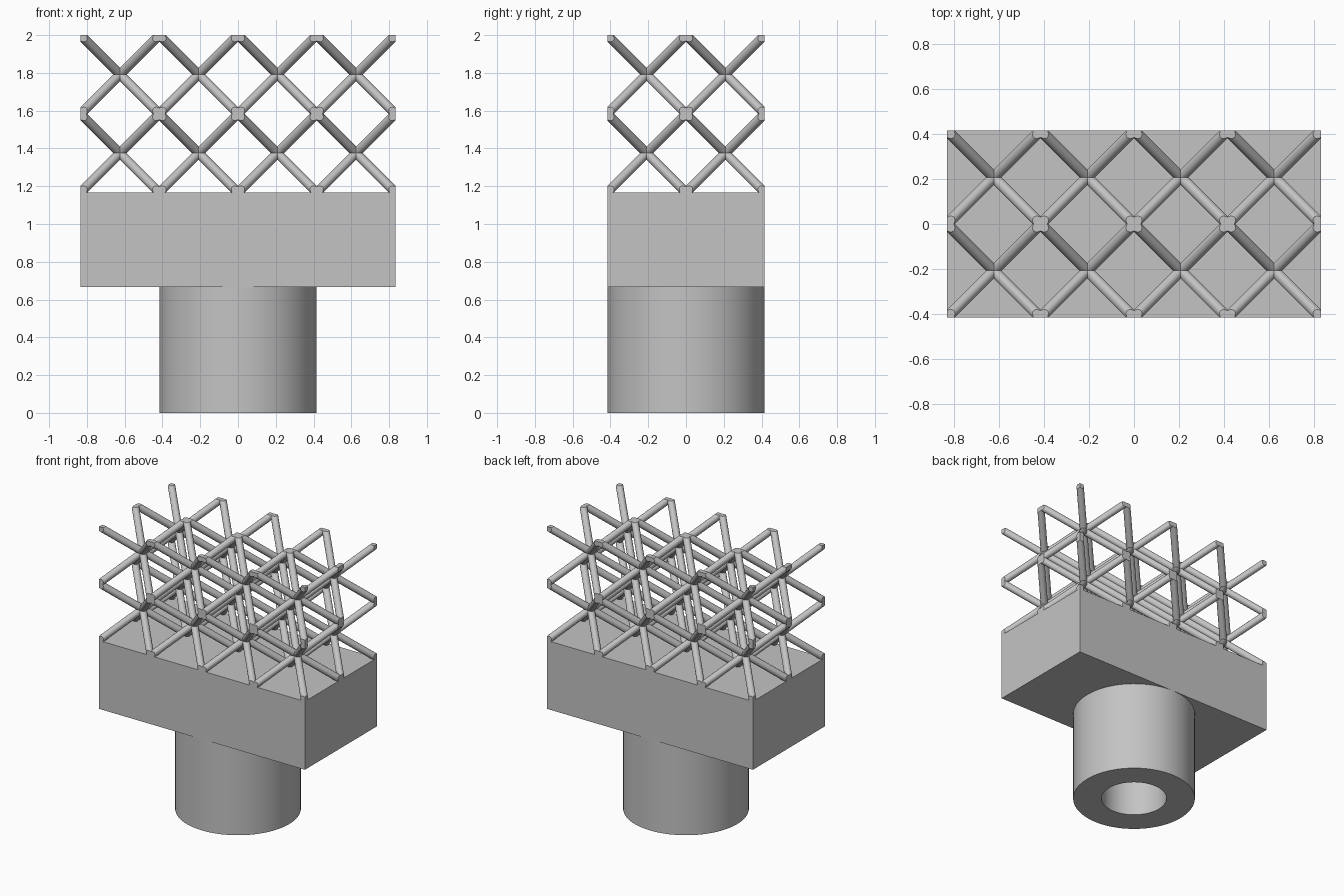
import bpy, bmesh
from itertools import product
from mathutils import Vector

if "Cube" in bpy.data.objects:
    bpy.data.objects.remove(bpy.data.objects["Cube"], do_unlink=True)

UNIT = 1 / 12
CELL = 5 * UNIT                     # lattice cell edge
COUNT = (4, 2, 2)                   # cells along x, y, z
STRUT_R = 0.3 * UNIT
STEM_H, BLOCK_H = 8 * UNIT, 6 * UNIT
STEM_R, BORE_R = 5 * UNIT, 2.67 * UNIT
BASE = STEM_H + BLOCK_H             # top of the block
LOW = Vector((-2 * CELL, -CELL, BASE))
HIGH = LOW + Vector(COUNT) * CELL

grey = bpy.data.materials.new("plain grey")
grey.use_nodes = True
grey.diffuse_color = (0.55, 0.55, 0.55, 1)
grey.node_tree.nodes["Principled BSDF"].inputs["Base Color"].default_value = grey.diffuse_color


def add_object(name, bm):
    bmesh.ops.recalc_face_normals(bm, faces=bm.faces)
    mesh = bpy.data.meshes.new(name)
    bm.to_mesh(mesh)
    bm.free()
    mesh.materials.append(grey)
    obj = bpy.data.objects.new(name, mesh)
    bpy.context.collection.objects.link(obj)
    bpy.ops.object.select_all(action="DESELECT")
    obj.select_set(True)
    bpy.context.view_layer.objects.active = obj
    bpy.ops.object.shade_smooth_by_angle()
    return obj


def inside(node):
    return all(0 <= n <= c for n, c in zip(node, COUNT))


def step(node, way, times=1):
    return tuple(n + w * times for n, w in zip(node, way))


def clip(bm, point, normal):
    """Cut away everything beyond the plane and close the cut."""
    cut = bmesh.ops.bisect_plane(bm, geom=bm.verts[:] + bm.edges[:] + bm.faces[:],
                                 plane_co=point, plane_no=normal, clear_outer=True)
    edges = [e for e in cut["geom_cut"] if isinstance(e, bmesh.types.BMEdge)]
    if edges:
        bmesh.ops.edgeloop_fill(bm, edges=edges)


def add_strut(target, start, end):
    """Round rod between two nodes, trimmed flush with the lattice bounds."""
    a, b = (LOW + Vector(n) * CELL for n in (start, end))
    axis = b - a
    bm = bmesh.new()
    bmesh.ops.create_cone(bm, cap_ends=True, segments=24, radius1=STRUT_R,
                          radius2=STRUT_R, depth=axis.length + 0.2)
    bm.transform(axis.to_track_quat("Z", "Y").to_matrix().to_4x4())
    bmesh.ops.translate(bm, verts=bm.verts, vec=(a + b) / 2)
    for i in range(3):
        normal = Vector((0, 0, 0))
        normal[i] = 1
        clip(bm, HIGH, normal)
        clip(bm, LOW, -normal)
    scratch = bpy.data.meshes.new("scratch")
    bm.to_mesh(scratch)
    bm.free()
    target.from_mesh(scratch)
    bpy.data.meshes.remove(scratch)


# Lattice: every body diagonal, run unbroken from one boundary to another
lattice = bmesh.new()
for way in product((1,), (-1, 1), (-1, 1)):
    for node in product(*(range(c + 1) for c in COUNT)):
        if inside(step(node, way, -1)) or not inside(step(node, way)):
            continue
        end = node
        while inside(step(end, way)):
            end = step(end, way)
        add_strut(lattice, node, end)
add_object("lattice_struts", lattice)

# Solid block
block = bmesh.new()
bmesh.ops.create_cube(block, size=1)
bmesh.ops.scale(block, verts=block.verts, vec=(4 * CELL, 2 * CELL, BLOCK_H))
bmesh.ops.translate(block, verts=block.verts, vec=(0, 0, STEM_H + BLOCK_H / 2))
add_object("block", block)

# Hollow stem: closed rectangular section swept around z
stem = bmesh.new()
section = [stem.verts.new((r, 0, z)) for r, z in
           ((BORE_R, 0), (STEM_R, 0), (STEM_R, STEM_H), (BORE_R, STEM_H))]
edges = [stem.edges.new((section[i - 1], section[i])) for i in range(4)]
bmesh.ops.spin(stem, geom=section + edges, cent=(0, 0, 0), axis=(0, 0, 1),
               angle=6.2831853, steps=96, use_merge=True)
bmesh.ops.remove_doubles(stem, verts=stem.verts, dist=1e-5)
add_object("stem", stem)
